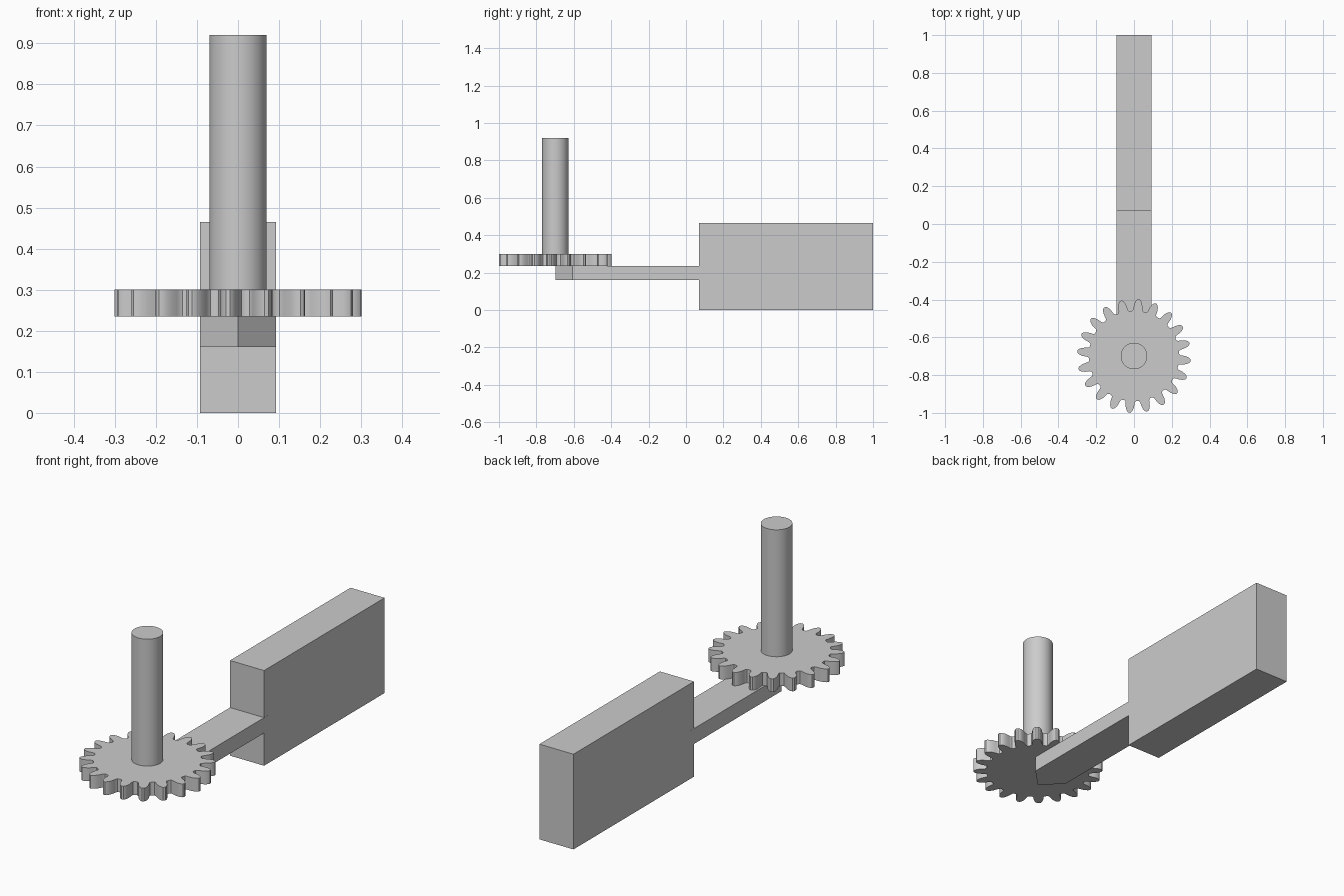
import bpy
import bmesh
from math import sin, cos, pi, radians

if "Cube" in bpy.data.objects:
    bpy.data.objects.remove(bpy.data.objects["Cube"])

GREY = (0.6, 0.6, 0.6, 1)
grey = bpy.data.materials.new("plain grey")
grey.use_nodes = True
grey.diffuse_color = GREY
grey.node_tree.nodes["Principled BSDF"].inputs["Base Color"].default_value = GREY


def extrude_outline(name, outline, bottom, top, smooth=False):
    """Make a closed prism from a counterclockwise outline."""
    mesh = bpy.data.meshes.new(name)
    obj = bpy.data.objects.new(name, mesh)
    bpy.context.collection.objects.link(obj)
    bm = bmesh.new()
    face = bm.faces.new([bm.verts.new((x, y, bottom)) for x, y in outline])
    grown = bmesh.ops.extrude_face_region(bm, geom=[face], use_keep_orig=True)
    lifted = [v for v in grown["geom"] if isinstance(v, bmesh.types.BMVert)]
    bmesh.ops.translate(bm, verts=lifted, vec=(0, 0, top - bottom))
    bmesh.ops.recalc_face_normals(bm, faces=bm.faces)
    bm.to_mesh(mesh)
    bm.free()
    mesh.materials.append(grey)
    if smooth:
        bpy.ops.object.select_all(action="DESELECT")
        obj.select_set(True)
        bpy.context.view_layer.objects.active = obj
        bpy.ops.object.shade_smooth_by_angle(angle=radians(30))
    return obj


AXIS_Y = -0.699
HALF = 0.092
GEAR_BOTTOM, GEAR_TOP = 0.235, 0.30

# Handle block
extrude_outline("handle_block", [(-HALF, 0.07), (HALF, 0.07), (HALF, 1), (-HALF, 1)], 0, 0.465)

# Arm with a pointed end under the gear axis, let slightly into the block
w = HALF + 0.0003
extrude_outline("arm", [(0, AXIS_Y), (w, AXIS_Y + w), (w, 0.1), (-w, 0.1), (-w, AXIS_Y + w)],
                0.16, GEAR_BOTTOM)

# Gear: one tooth flank as (radius, half angle), mirrored and repeated
TEETH = 20
flank = [(0.239, 0.14), (0.241, 0.115), (0.247, 0.099), (0.2565, 0.092), (0.273, 0.0785),
         (0.286, 0.06), (0.296, 0.038), (0.301, 0.016)]
tooth = [(r, -a) for r, a in flank] + [(r, a) for r, a in reversed(flank)]
outline = []
for i in range(TEETH):
    middle = radians(85.3) + i * 2 * pi / TEETH
    outline += [(r * cos(middle + a), AXIS_Y + r * sin(middle + a)) for r, a in tooth]
extrude_outline("gear", outline, GEAR_BOTTOM, GEAR_TOP, smooth=True)

# Shaft standing on the gear
SIDES = 64
circle = [(0.07 * cos(2 * pi * i / SIDES), AXIS_Y + 0.07 * sin(2 * pi * i / SIDES))
          for i in range(SIDES)]
extrude_outline("shaft", circle, GEAR_TOP - 0.01, 0.92, smooth=True)
